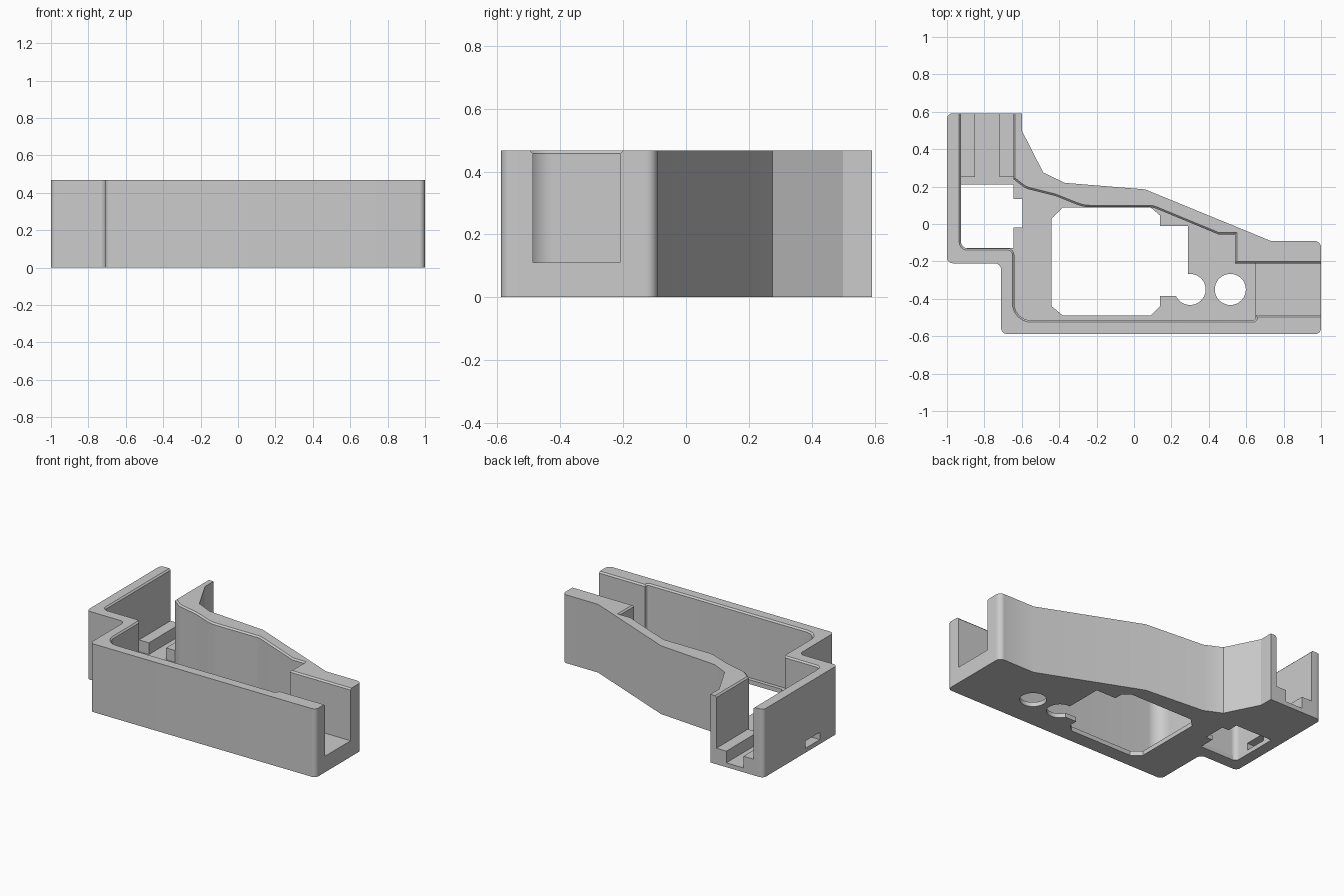
import bpy, bmesh, math
from mathutils import Vector

cube = bpy.data.objects.get("Cube")
if cube:
    bpy.data.objects.remove(cube, do_unlink=True)

grey = bpy.data.materials.new("plain grey")
grey.use_nodes = True
colour = (0.6, 0.6, 0.6, 1)
grey.diffuse_color = colour
grey.node_tree.nodes["Principled BSDF"].inputs["Base Color"].default_value = colour

TOP, FLOOR, LEDGE, CHAMFER = 0.467, 0.03, 0.11, 0.01
parts = []


def fillet(points, steps=6):
    """Round every corner that carries a radius as third value."""
    out = []
    for i, p in enumerate(points):
        c = Vector(p[:2])
        if len(p) < 3:
            out.append(c)
            continue
        a = (Vector(points[i - 1][:2]) - c).normalized()
        b = (Vector(points[i + 1][:2]) - c).normalized()
        half = a.angle(b) / 2
        centre = c + (a + b).normalized() * p[2] / math.sin(half)
        start = c + a * p[2] / math.tan(half) - centre
        end = c + b * p[2] / math.tan(half) - centre
        for k in range(steps + 1):
            out.append(centre + start.lerp(end, k / steps).normalized() * p[2])
    return out


def offset(path, d):
    """Shift an open path to the right of its travel with mitred corners."""
    dirs = [(q - p).normalized() for p, q in zip(path, path[1:])]
    out = []
    for p, a, b in zip(path, dirs[:1] + dirs, dirs + dirs[-1:]):
        na, nb = Vector((a.y, -a.x)), Vector((b.y, -b.x))
        out.append(p + (na + nb) * d / (1 + na.dot(nb)))
    return out


def arc(x, y, r, start, end, n=35):
    angles = [math.radians(start + (end - start) * k / n) for k in range(n + 1)]
    return [(x + r * math.cos(t), y + r * math.sin(t)) for t in angles]


def add_part(name, mesh):
    mesh.materials.clear()
    mesh.materials.append(grey)
    obj = bpy.data.objects.new(name, mesh)
    bpy.context.collection.objects.link(obj)
    parts.append(obj)


def stack(levels):
    """Join anticlockwise rings, given as (height, points), into a closed solid."""
    bm = bmesh.new()
    rings = [[bm.verts.new((p[0], p[1], z)) for p in ring] for z, ring in levels]
    n = len(rings[0])
    for low, high in zip(rings, rings[1:]):
        for i in range(n):
            j = (i + 1) % n
            bm.faces.new((low[i], low[j], high[j], high[i]))
    bm.faces.new(rings[0][::-1])
    bm.faces.new(rings[-1])
    bm.normal_update()
    return bm


def finish(name, bm):
    mesh = bpy.data.meshes.new(name)
    bm.to_mesh(mesh)
    bm.free()
    add_part(name, mesh)


def wall(outer, inner):
    """Wall between two paths, its inner rim chamfered."""
    outer, inner = fillet(outer), fillet(inner)
    plain = outer + inner[::-1]
    rim = outer + offset(inner, CHAMFER)[::-1]
    return stack([(0, plain), (TOP - CHAMFER, plain), (TOP, rim)])


def cut_slot(bm, y0, y1, z0, z1):
    """Open a rectangular slot through the side wall that faces -x."""
    faces = [f for f in bm.faces
             if f.calc_center_median().x < -0.92 and abs(f.normal.x) > 0.99]
    geom = faces + list({e for f in faces for e in f.edges}) \
        + list({v for f in faces for v in f.verts})
    for co, no in (((0, y0, 0), (0, 1, 0)), ((0, y1, 0), (0, 1, 0)),
                   ((0, 0, z0), (0, 0, 1)), ((0, 0, z1), (0, 0, 1))):
        geom = bmesh.ops.bisect_plane(bm, geom=geom, plane_co=co, plane_no=no)["geom"]
    doomed = []
    for f in bm.faces:
        c = f.calc_center_median()
        if c.x < -0.92 and abs(f.normal.x) > 0.99 and y0 < c.y < y1 and z0 < c.z < z1:
            doomed.append(f)
    bmesh.ops.delete(bm, geom=doomed, context="FACES")
    bmesh.ops.bridge_loops(bm, edges=[e for e in bm.edges if e.is_boundary])


# Front wall, wrapping round to the back channel, with its cable slot
front = wall(
    [(-0.95, 0.592), (-1, 0.592, 0.03), (-1, -0.21, 0.03), (-0.71, -0.21, 0.035),
     (-0.71, -0.588, 0.03), (1, -0.588, 0.03), (1, -0.53)],
    [(-0.925, 0.592), (-0.925, -0.13, 0.035), (-0.64, -0.13, 0.035),
     (-0.64, -0.515, 0.09), (0.65, -0.515, 0.015), (0.65, -0.487), (1, -0.487)])
cut_slot(front, -0.02, 0.135, FLOOR, 0.08)
finish("front_wall", front)

# Back wall with its bent outline
finish("back_wall", wall(
    [(1, -0.15), (1, -0.09, 0.035), (0.73, -0.09), (0.06, 0.185), (-0.37, 0.22),
     (-0.485, 0.275), (-0.6, 0.5), (-0.6, 0.592), (-0.62, 0.592)],
    [(1, -0.21), (0.54, -0.21), (0.54, -0.055), (0.45, -0.055), (0.1, 0.09, 0.1),
     (-0.27, 0.09, 0.2), (-0.42, 0.15, 0.1), (-0.58, 0.19, 0.1),
     (-0.645, 0.24), (-0.645, 0.592)]))

# Floor plate with its openings, as a filled outline
curve = bpy.data.curves.new("floor_outline", "CURVE")
curve.dimensions, curve.fill_mode, curve.extrude = "2D", "BOTH", FLOOR / 2
for loop in (
        [(-0.95, 0.592), (-0.95, -0.17), (-0.67, -0.17), (-0.67, -0.55),
         (1, -0.55), (1, -0.15), (0.73, -0.12), (0.06, 0.14), (-0.37, 0.18),
         (-0.5, 0.25), (-0.62, 0.45), (-0.62, 0.592)],
        [(-0.44, 0.03), (-0.44, -0.44), (-0.38, -0.49), (0.09, -0.49),
         (0.14, -0.44), (0.14, -0.385)] + arc(0.3, -0.35, 0.083, 205, 457)
        + [(0.29, -0.01), (0.14, -0.01), (0.14, 0.045), (0.09, 0.088), (-0.38, 0.088)],
        arc(0.515, -0.35, 0.083, 0, 350),
        [(-0.924, 0.21), (-0.924, -0.128), (-0.645, -0.128), (-0.645, -0.02),
         (-0.595, -0.02), (-0.595, 0.135), (-0.645, 0.135), (-0.645, 0.21)]):
    spline = curve.splines.new("POLY")
    spline.points.add(len(loop) - 1)
    spline.use_cyclic_u = True
    for point, (x, y) in zip(spline.points, loop):
        point.co = (x, y, 0, 1)
outline = bpy.data.objects.new("floor_outline", curve)
bpy.context.collection.objects.link(outline)
graph = bpy.context.evaluated_depsgraph_get()
plate = bpy.data.meshes.new_from_object(outline.evaluated_get(graph))
bpy.data.objects.remove(outline, do_unlink=True)
add_part("floor_plate", plate)
parts[-1].location.z = FLOOR / 2

# Raised channel floors
for name, x0, x1, y0, y1 in (
        ("side_channel_floor", 0.65, 1, -0.495, -0.2),
        ("back_channel_outer_ledge", -0.94, -0.85, 0.25, 0.592),
        ("back_channel_inner_ledge", -0.72, -0.63, 0.25, 0.592)):
    ring = [(x0, y0), (x1, y0), (x1, y1), (x0, y1)]
    finish(name, stack([(FLOOR, ring), (LEDGE, ring)]))

bpy.ops.object.select_all(action="DESELECT")
for obj in parts:
    obj.select_set(True)
bpy.context.view_layer.objects.active = parts[0]
bpy.ops.object.shade_smooth_by_angle(angle=math.radians(25))
